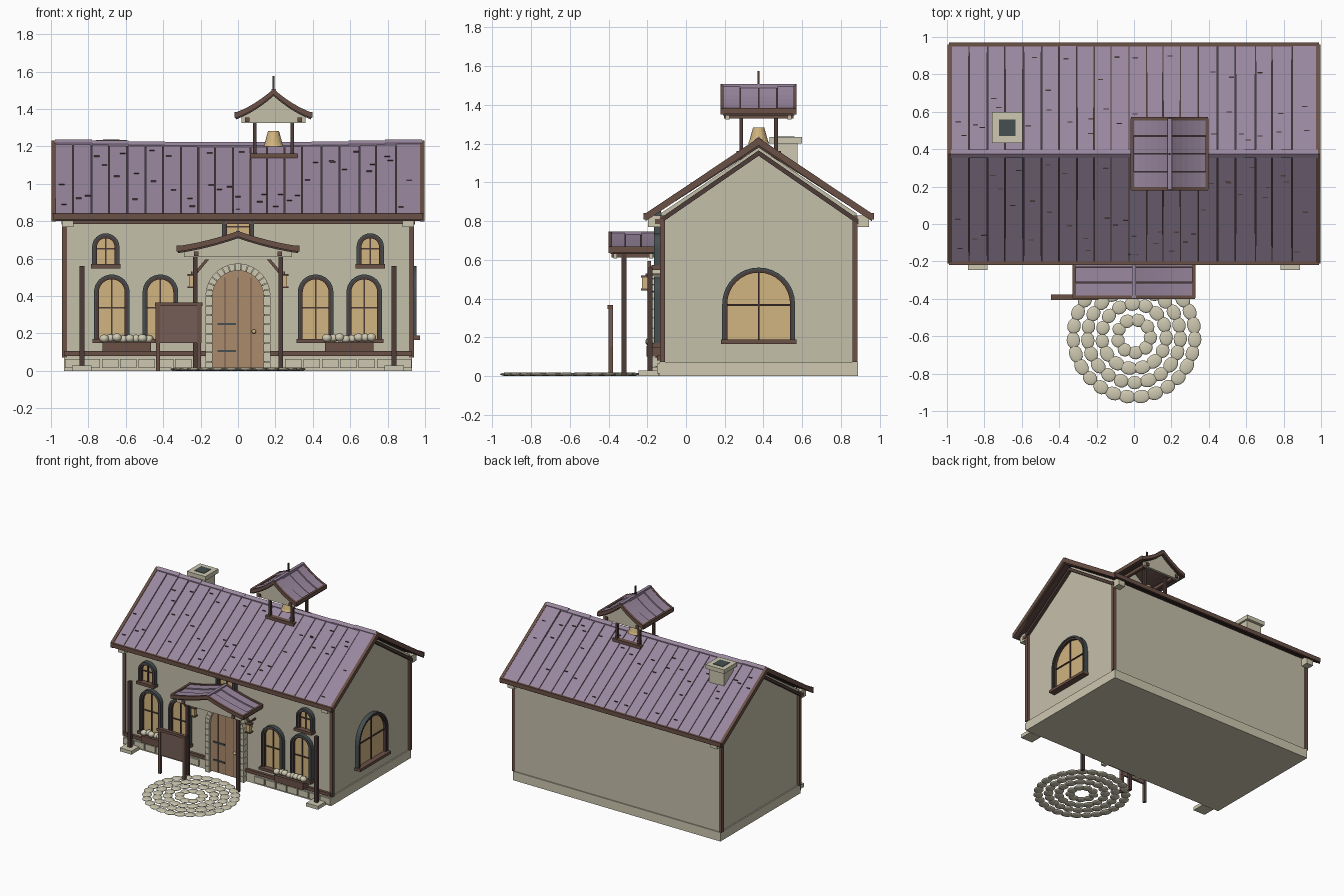
import bpy, bmesh, math, random
from mathutils import Matrix, Vector

random.seed(4)
cube = bpy.data.objects.get("Cube")
if cube:
    bpy.data.objects.remove(cube, do_unlink=True)


def colour(name, r, g, b):
    rgba = [(c / 255) ** 2.2 for c in (r, g, b)] + [1]
    m = bpy.data.materials.new(name)
    m.use_nodes = True
    m.diffuse_color = rgba
    m.node_tree.nodes["Principled BSDF"].inputs["Base Color"].default_value = rgba
    return m


PURPLE = colour("purple roof", 152, 134, 157)
WALL = colour("cream plaster", 196, 190, 168)
STONE = colour("pale stone", 204, 199, 175)
BROWN = colour("brown timber", 106, 82, 72)
DARK = colour("dark timber", 78, 62, 58)
DOOR = colour("door wood", 168, 138, 108)
GOLD = colour("warm gold", 208, 179, 127)
SLATE = colour("dark slate", 72, 80, 82)
SIGN = colour("sign wood", 116, 94, 87)


def prism(bm, pts, axis, a, b):
    """Extrude a flat outline along one axis from a to b."""
    place = {"x": lambda u, v, d: (d, u, v), "y": lambda u, v, d: (u, d, v),
             "z": lambda u, v, d: (u, v, d)}[axis]
    lo, hi = ([bm.verts.new(place(u, v, d)) for u, v in pts] for d in (a, b))
    bm.faces.new(lo)
    bm.faces.new(hi[::-1])
    for i in range(len(pts)):
        j = (i + 1) % len(pts)
        bm.faces.new((lo[i], hi[i], hi[j], lo[j]))


def finish(name, bm, mat, smooth=False):
    bmesh.ops.recalc_face_normals(bm, faces=bm.faces)
    for f in bm.faces:
        f.smooth = smooth
    me = bpy.data.meshes.new(name)
    bm.to_mesh(me)
    bm.free()
    me.materials.append(mat)
    ob = bpy.data.objects.new(name, me)
    bpy.context.collection.objects.link(ob)
    return ob


def part(name, mat, *solids):
    bm = bmesh.new()
    for s in solids:
        prism(bm, *s)
    return finish(name, bm, mat)


def rect(u0, u1, v0, v1):
    return [(u0, v0), (u1, v0), (u1, v1), (u0, v1)]


def box(x0, x1, y0, y1, z0, z1):
    return rect(x0, x1, y0, y1), "z", z0, z1


def strip(top, t):
    return top + [(u, v - t) for u, v in reversed(top)]


def pebbles(name, mat, items):
    bm = bmesh.new()
    for loc, size, turn in items:
        m = Matrix.Translation(loc) @ Matrix.Rotation(turn, 4, "Z") @ Matrix.Diagonal(Vector(size + (1,)))
        bmesh.ops.create_uvsphere(bm, u_segments=12, v_segments=7, radius=1, matrix=m)
    return finish(name, bm, mat, True)


def arch(c, z0, top, r, n=16):
    arc = [(c - r * math.cos(math.pi * i / n), top - r + r * math.sin(math.pi * i / n)) for i in range(n + 1)]
    return [(c - r, z0)] + arc + [(c + r, z0)]


def arch_ring(c, z0, top, r, t):
    return arch(c, z0, top, r) + arch(c, z0, top - t, r - t)[::-1]


def window(name, c, z0, top, r, axis, face, out, sill=True):
    d = lambda depth: face + out * depth
    mid = z0 + 0.47 * (top - z0)
    part(name + "_glass", GOLD, (arch(c, z0, top - 0.02, r - 0.02), axis, d(-0.01), d(0.008)))
    part(name + "_outer_frame", SLATE, (arch_ring(c, z0, top, r, 0.012), axis, d(0), d(0.035)))
    part(name + "_inner_frame", DARK, (arch_ring(c, z0, top - 0.01, r - 0.01, 0.016), axis, d(0), d(0.028)))
    part(name + "_bars", DARK, (rect(c - 0.004, c + 0.004, z0, top - 0.02), axis, d(0), d(0.016)),
         (rect(c - r + 0.02, c + r - 0.02, mid, mid + 0.008), axis, d(0), d(0.016)))
    if sill:
        part(name + "_sill", BROWN, (rect(c - r - 0.007, c + r + 0.007, z0 - 0.022, z0), axis, d(-0.005), d(0.052)))


# Walls, plinth and timber trim
MID, FRONT, BACK = 0.375, -0.13, 0.88
part("walls", WALL, ([(FRONT, 0.01), (BACK, 0.01), (BACK, 0.84), (MID, 1.18), (FRONT, 0.84)], "x", -0.92, 0.92))
part("plinth", STONE, box(-0.93, 0.93, -0.138, 0.888, 0, 0.072))
blocks = [-0.88 + 0.098 * i for i in range(19)]
part("plinth_blocks", STONE, *[box(x - 0.044, x + 0.044, -0.15, -0.13, 0.014, 0.064)
                               for x in blocks if abs(x) > 0.2])
part("corner_posts", BROWN, *[box(s * 0.927 - 0.013, s * 0.927 + 0.013, y - 0.013, y + 0.013, 0.072, 0.83)
                              for s in (-1, 1) for y in (FRONT + 0.008, BACK - 0.008)])
part("front_rails", BROWN, box(-0.93, -0.17, -0.15, -0.12, 0.08, 0.105), box(0.17, 0.93, -0.15, -0.12, 0.08, 0.105),
     box(-0.945, 0.945, -0.16, -0.12, 0.785, 0.81))
gable = [(FRONT - 0.01, 0.81), (MID, 1.165), (BACK + 0.01, 0.81)]
part("gable_trim", DARK, *[(strip(gable, 0.028), "x", s * 0.915, s * 0.945) for s in (-1, 1)])
part("eave_blocks", STONE, *[box(s * 0.91 - 0.03, s * 0.91 + 0.03, y - 0.03, y + 0.03, 0.77, 0.83)
                             for s in (-1, 1) for y in (-0.165, 0.915)])

# Main roof: dark deck, separate planks with a sagging ridge, and edge boards
EAVE_D, EAVE_Z = 0.585, 0.835


def ridge_z(x):
    return 1.212 + 0.018 * x * x


def roof_line(x, lift=0.0):
    return [(MID - EAVE_D, EAVE_Z + lift), (MID, ridge_z(x) + lift), (MID + EAVE_D, EAVE_Z + lift)]


part("roof_deck", DARK, (strip(roof_line(0, -0.008), 0.025), "x", -0.98, 0.98))
planks, cracks, x = [], [], -0.975
while x < 0.97:
    end = min(x + random.uniform(0.088, 0.108), 0.975)
    if 0.975 - end < 0.04:
        end = 0.975
    planks.append((strip(roof_line((x + end) / 2, random.uniform(-0.002, 0.002)), 0.014), "x", x + 0.003, end - 0.003))
    for side in (-1, 1):
        for k in range(2):
            t = random.uniform(0.08, 0.9)
            zz = EAVE_Z + t * (ridge_z(x) - EAVE_Z) + 0.002
            dy = side * EAVE_D * (1 - t)
            cx = random.uniform(x + 0.01, end - 0.03)
            cracks.append((rect(MID + dy - 0.003, MID + dy + 0.003, zz - 0.004, zz + 0.002), "x", cx, cx + 0.028))
    x = end
part("roof_planks", PURPLE, *planks)
part("roof_cracks", DARK, *cracks)
part("ridge_cap", PURPLE, *[(strip([(MID - 0.022, ridge_z(i) - 0.008), (MID, ridge_z(i) + 0.01),
                                    (MID + 0.022, ridge_z(i) - 0.008)], 0.012), "x", i - 0.0985, i + 0.0985)
                            for i in [-0.88 + 0.196 * k for k in range(10)]])
part("barge_boards", BROWN, *[(strip(roof_line(0.9, 0.004), 0.04), "x", s * 0.972, s * 0.996) for s in (-1, 1)])
part("eave_boards", BROWN, *[box(-0.99, 0.99, y - 0.01, y + 0.01, 0.808, 0.842)
                             for y in (MID - EAVE_D, MID + EAVE_D)])

# Chimney
part("chimney", STONE, box(-0.745, -0.61, 0.455, 0.575, 1.0, 1.205), box(-0.76, -0.595, 0.432, 0.598, 1.2, 1.233))
part("chimney_flue", SLATE, box(-0.722, -0.633, 0.47, 0.56, 1.22, 1.236))


# Small roof with sweeping sides, used for the porch and the belfry
def sweeping_roof(name, cx, half, y0, y1, z_eave, z_top, z_under, count):
    def line(lift, reach=half):
        us = [reach * (i / 6 - 1) for i in range(13)]
        rise = lambda u: (1 - abs(u) / half) * 0.6 + (1 - abs(u) / half) ** 2 * 0.4
        return [(cx + u, z_eave + (z_top - z_eave) * rise(u) + lift) for u in us]

    step, cy = (y1 - y0) / count, (y0 + y1) / 2
    slats = []
    for i in range(count):
        a = y0 + i * step
        bow = 0.016 * ((a + step / 2 - cy) / (y1 - cy)) ** 2
        slats.append((strip(line(bow), 0.016), "y", a + 0.002, a + step - 0.002))
    part(name + "_planks", PURPLE, *slats)
    part(name + "_deck", DARK, (strip(line(-0.01), 0.016), "y", y0 + 0.005, y1 - 0.005))
    part(name + "_boards", BROWN, *[(strip(line(0.012, half + 0.006), 0.03), "y", y, y + 0.018)
                                    for y in (y0 - 0.006, y1 - 0.012)])
    part(name + "_eaves", BROWN, *[box(cx + s * half - 0.009, cx + s * half + 0.009, y0, y1, z_eave - 0.016, z_eave + 0.014)
                                   for s in (-1, 1)])
    part(name + "_ridge", PURPLE, box(cx - 0.012, cx + 0.012, y0, y1, z_top - 0.01, z_top + 0.012))
    under = line(-0.02, half - 0.03)
    face = [(cx - half + 0.03, z_under)] + under + [(cx + half - 0.03, z_under)]
    part(name + "_gables", WALL, *[(face, "y", y, y + 0.02) for y in (y0 + 0.02, y1 - 0.04)])
    part(name + "_beams", BROWN, *[box(cx + s * (half * 0.7) - 0.012, cx + s * (half * 0.7) + 0.012,
                                       y0 + 0.01, y1 - 0.01, z_under + 0.005, z_under + 0.03) for s in (-1, 1)])


# Belfry
BX = 0.19
sweeping_roof("belfry_roof", BX, 0.2, 0.185, 0.565, 1.37, 1.495, 1.325, 4)
part("belfry_posts", DARK, *[box(BX + s * 0.1 - 0.01, BX + s * 0.1 + 0.01, y - 0.01, y + 0.01, 1.1, 1.35)
                             for s in (-1, 1) for y in (0.285, 0.465)])
part("belfry_base", BROWN, *[box(BX - 0.127, BX + 0.127, y - 0.025, y + 0.025, 1.128, 1.162) for y in (0.285, 0.465)])
part("belfry_finial", DARK, box(BX - 0.005, BX + 0.005, MID - 0.005, MID + 0.005, 1.49, 1.575))
bm = bmesh.new()
for r1, r2, z0, z1 in ((0.056, 0.048, 1.2, 1.215), (0.048, 0.029, 1.215, 1.283)):
    bmesh.ops.create_cone(bm, cap_ends=True, segments=16, radius1=r1, radius2=r2, depth=z1 - z0,
                          matrix=Matrix.Translation((BX, MID, (z0 + z1) / 2)))
finish("bell", bm, GOLD)

# Porch
sweeping_roof("porch_roof", 0, 0.32, -0.395, -0.15, 0.655, 0.735, 0.608, 3)
for s, side in ((-1, "right"), (1, "left")):
    part(side + "_porch_post", DARK, box(s * 0.228 - 0.012, s * 0.228 + 0.012, -0.332, -0.308, 0, 0.63))
    part(side + "_porch_brace", BROWN, ([(s * 0.255, 0.475), (s * 0.255, 0.5), (s * 0.175, 0.595), (s * 0.155, 0.595)],
                                        "y", -0.2, -0.18))
    part(side + "_lantern", GOLD, box(s * 0.247 - 0.016, s * 0.247 + 0.016, -0.226, -0.194, 0.45, 0.51))
    part(side + "_lantern_caps", BROWN, *[box(s * 0.247 - 0.022, s * 0.247 + 0.022, -0.232, -0.188, z, z + 0.01)
                                          for z in (0.442, 0.508)], box(s * 0.247 - 0.005, s * 0.247 + 0.005, -0.21, -0.13, 0.518, 0.53))

    # Poles standing on slabs, windows and planters on each half
    part(side + "_pole", DARK, box(s * 0.835 - 0.013, s * 0.835 + 0.013, -0.2, -0.174, 0.02, 0.56))
    part(side + "_pole_slab", STONE, box(s * 0.835 - 0.053, s * 0.835 + 0.053, -0.245, -0.14, 0, 0.028))
    window(side + "_upper_window", s * 0.707, 0.57, 0.735, 0.073, "y", FRONT, -1)
    for k, wx in enumerate((0.415, 0.675)):
        window(f"{side}_lower_window_{k}", s * wx, 0.17, 0.515, 0.095, "y", FRONT, -1)
    part(side + "_planter", BROWN, box(s * 0.595 - 0.13, s * 0.595 + 0.13, -0.205, -0.13, 0.1, 0.155))
    pebbles(side + "_planter_blooms", STONE, [
        ((s * 0.595 - 0.12 + 0.034 * i, -0.17 + random.uniform(-0.015, 0.01), 0.168 + random.uniform(0, 0.012)),
         (0.026, 0.026, 0.022), 0) for i in range(8)])
window("centre_window", 0, 0.68, 0.865, 0.085, "y", FRONT, -1)
window("side_window", MID, 0.188, 0.56, 0.188, "x", 0.92, 1)

# Door with stone surround
part("door", DOOR, (arch(0, 0.01, 0.545, 0.145), "y", -0.155, -0.12))
part("door_seams", BROWN, *[(rect(x - 0.002, x + 0.002, 0.015, 0.5), "y", -0.157, -0.15) for x in (-0.07, 0, 0.07)])
part("door_hinges", SLATE, *[box(-0.11, -0.01, -0.162, -0.15, z, z + 0.012) for z in (0.1, 0.245)])
pebbles("door_knob", GOLD, [((0.085, -0.165, 0.21), (0.012, 0.012, 0.012), 0)])
stones = [(rect(s * 0.155 - 0.019, s * 0.155 + 0.019, 0.05 * i, 0.05 * i + 0.047), "y", -0.175, -0.12)
          for s in (-1, 1) for i in range(8)]
for i in range(15):
    a, b = math.pi * i / 15 + 0.01, math.pi * (i + 1) / 15 - 0.01
    stones.append(([(r * math.cos(t), 0.4 + r * math.sin(t)) for r, t in
                    ((0.136, a), (0.174, a), (0.174, b), (0.136, b))], "y", -0.175, -0.12))
part("door_surround", STONE, *stones)

# Notice board
part("notice_board", SIGN, box(-0.44, -0.195, -0.392, -0.378, 0.15, 0.35))
part("notice_board_frame", BROWN, box(-0.445, -0.19, -0.405, -0.376, 0.346, 0.366),
     *[box(x - 0.011, x + 0.011, -0.4, -0.376, 0, 0.36) for x in (-0.427, -0.208)])

# Round patio of flat stones in rings
paving = []
for radius, count in ((0.325, 27), (0.248, 21), (0.172, 15), (0.088, 9)):
    for i in range(count):
        t = math.tau * i / count + radius * 7
        length = math.pi * radius / count * random.uniform(1.1, 1.35)
        paving.append(((radius * math.cos(t), -0.6 + radius * math.sin(t), 0.009),
                       (0.037, length, 0.009), t))
pebbles("patio_stones", STONE, paving)
